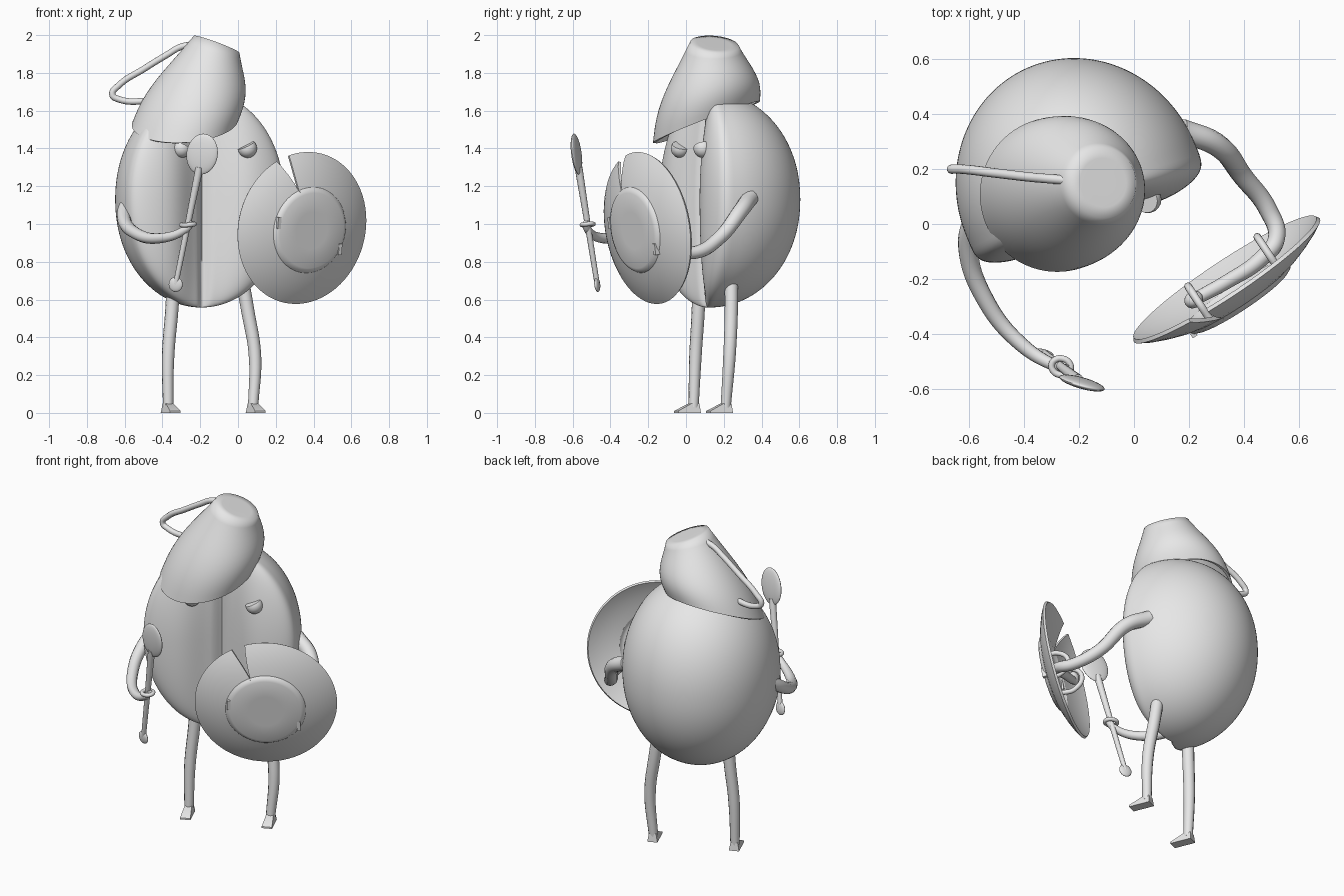
import bpy, bmesh, math
from mathutils import Vector, Matrix

if "Cube" in bpy.data.objects:
    bpy.data.objects.remove(bpy.data.objects["Cube"], do_unlink=True)

clay = bpy.data.materials.new("plain grey")
clay.use_nodes = True
clay.diffuse_color = (0.8, 0.8, 0.8, 1)
clay.node_tree.nodes["Principled BSDF"].inputs["Base Color"].default_value = (0.8, 0.8, 0.8, 1)


def frame(origin, z, x):
    """Matrix with the given z axis and a nearby x axis."""
    z = Vector(z).normalized()
    x = Vector(x)
    x = (x - z * x.dot(z)).normalized()
    m = Matrix((x, z.cross(x), z)).transposed().to_4x4()
    m.translation = origin
    return m


def finish(name, data, thickness=0, angle=35):
    """Link the data, turn it into a plain mesh and shade it."""
    ob = bpy.data.objects.new(name, data)
    data.materials.append(clay)
    bpy.context.collection.objects.link(ob)
    if thickness:
        mod = ob.modifiers.new("wall", 'SOLIDIFY')
        mod.thickness = thickness
        mod.offset = 0
    bpy.ops.object.select_all(action='DESELECT')
    ob.select_set(True)
    bpy.context.view_layer.objects.active = ob
    bpy.ops.object.convert(target='MESH')
    bpy.ops.object.shade_smooth_by_angle(angle=math.radians(angle))
    return ob


def from_bmesh(name, bm, matrix=None, **kw):
    if matrix:
        bm.transform(matrix)
    bmesh.ops.recalc_face_normals(bm, faces=bm.faces)
    mesh = bpy.data.meshes.new(name)
    bm.to_mesh(mesh)
    bm.free()
    return finish(name, mesh, **kw)


def tube(name, points, radii, cyclic=False):
    """Smooth round tube through the points with a radius at each one."""
    cu = bpy.data.curves.new(name, 'CURVE')
    cu.dimensions = '3D'
    cu.bevel_depth = 1
    cu.bevel_resolution = 4
    cu.resolution_u = 10
    cu.use_fill_caps = True
    sp = cu.splines.new('BEZIER')
    sp.bezier_points.add(len(points) - 1)
    for i, (bp, p) in enumerate(zip(sp.bezier_points, points)):
        bp.co = p
        bp.radius = radii[i] if isinstance(radii, (list, tuple)) else radii
        bp.handle_left_type = bp.handle_right_type = 'AUTO'
    sp.use_cyclic_u = cyclic
    return finish(name, cu, angle=50)


def ellipsoid(name, matrix, size):
    bm = bmesh.new()
    bmesh.ops.create_uvsphere(bm, u_segments=32, v_segments=16, radius=1)
    bm.transform(Matrix.Diagonal((*size, 1)))
    return from_bmesh(name, bm, matrix)


def skin(name, rings, matrix=None, **kw):
    """Join rings of points with quads; ends that meet are welded."""
    bm = bmesh.new()
    rows = [[bm.verts.new(p) for p in ring] for ring in rings]
    for a, b in zip(rows, rows[1:]):
        for k in range(len(a) - 1):
            bm.faces.new((a[k], a[k + 1], b[k + 1], b[k]))
    bmesh.ops.remove_doubles(bm, verts=bm.verts, dist=0.0005)
    return from_bmesh(name, bm, matrix, **kw)


def circle(r, h, gap=0.0, start=0.0, n=72):
    """Ring of points, left open by the gap half-angle around the start angle."""
    angs = [start + gap + (2 * math.pi - 2 * gap) * k / n for k in range(n + 1)]
    return [Vector((r * math.cos(a), r * math.sin(a), h)) for a in angs]


FRONT = (0.38, -0.92, 0)   # direction the character faces
SIDE = (0.92, 0.38, 0)

# Bean body: full round back, flattened front with a wide hollow and a narrow crack
bm = bmesh.new()
bmesh.ops.create_uvsphere(bm, u_segments=144, v_segments=72, radius=1)
for v in bm.verts:
    a, b, c = v.co
    if b >= 0:
        y = 0.485 * b
    else:
        u = 0.45 * a
        hollow = 0.12 * math.exp(-(u / 0.16) ** 2) + 0.04 * math.exp(-(u / 0.025) ** 2)
        y = hollow * (-b) ** 0.5 - 0.17 * (-b) ** 0.42
        y *= 1 - 0.3 * max(0, c) ** 2        # slope back towards the brow
    v.co = (0.45 * a, y, math.copysign(0.572 * abs(c) ** 0.96, c))
from_bmesh("bean_body", bm, frame((-0.195, 0.125, 1.13), (0, 0, 1), SIDE), angle=80)

# Eyes: balls cut off by a slanted upper lid
for name, pos, slant in (("right_eye", (-0.3, -0.03, 1.4), -0.5),
                         ("left_eye", (0.05, 0.09, 1.4), 0.5)):
    bm = bmesh.new()
    bmesh.ops.create_uvsphere(bm, u_segments=32, v_segments=16, radius=0.05)
    cut = bmesh.ops.bisect_plane(bm, geom=bm.verts[:] + bm.edges[:] + bm.faces[:],
                                 plane_co=(0, 0, 0.02), plane_no=(-slant, 0, 1),
                                 clear_outer=True)
    bmesh.ops.edgeloop_fill(bm, edges=[e for e in cut["geom_cut"]
                                       if isinstance(e, bmesh.types.BMEdge)])
    from_bmesh(name, bm, frame(pos, (0, 0, 1), SIDE))

# Legs and wedge feet
legs = {"right": [(-0.34, 0.07, 0.72), (-0.35, 0.065, 0.55), (-0.37, 0.05, 0.3), (-0.37, 0.04, 0.03)],
        "left": [(0.02, 0.24, 0.72), (0.05, 0.24, 0.55), (0.09, 0.23, 0.3), (0.08, 0.21, 0.03)]}
for side, path in legs.items():
    tube(side + "_leg", path, [0.036, 0.035, 0.033, 0.027])
    bm = bmesh.new()
    outline = [(-0.03, 0), (0.1, 0), (0.1, 0.01), (0.02, 0.05), (-0.025, 0.05)]
    face = bm.faces.new([bm.verts.new((x, -0.03, z)) for x, z in outline])
    ext = bmesh.ops.extrude_face_region(bm, geom=[face])
    for v in ext["geom"]:
        if isinstance(v, bmesh.types.BMVert):
            v.co.y = 0.03
    for v in bm.verts:                       # narrower ankle
        if v.co.z > 0.03:
            v.co.y *= 0.7
    foot = path[-1]
    from_bmesh(side + "_foot", bm, frame((foot[0], foot[1], 0), (0, 0, 1), FRONT))

# Arms
tube("right_arm", [(-0.57, 0.05, 1.14), (-0.605, -0.08, 1.04), (-0.54, -0.28, 0.95),
                   (-0.41, -0.44, 0.925), (-0.28, -0.52, 0.97), (-0.24, -0.53, 1.01)],
     [0.04, 0.037, 0.032, 0.027, 0.021, 0.016])
tube("left_arm", [(0.17, 0.34, 1.14), (0.3, 0.29, 1.07), (0.4, 0.17, 0.92), (0.49, 0.05, 0.85),
                  (0.52, -0.05, 0.86), (0.46, -0.13, 0.9), (0.34, -0.21, 0.95), (0.23, -0.27, 0.98)],
     [0.045, 0.042, 0.037, 0.034, 0.032, 0.029, 0.026, 0.024])

# Spoon held as a sword, with fingers curled round the handle
knob, bowl = Vector((-0.33, -0.47, 0.68)), Vector((-0.19, -0.58, 1.37))
axis = bowl - knob
wide = (0.95, -0.25, 0)
ellipsoid("spoon_bowl", frame(bowl, axis, wide), (0.085, 0.018, 0.11))
ellipsoid("spoon_knob", frame(knob, axis, wide), (0.038, 0.013, 0.04))
tube("spoon_handle", [knob, knob.lerp(bowl, 0.45), knob.lerp(bowl, 0.9)], [0.014, 0.016, 0.021])
grip = frame(knob.lerp(bowl, 0.46), axis, wide)
tube("right_hand", [grip @ Vector((0.034 * math.cos(t), 0.03 * math.sin(t), 0.01 * math.cos(t)))
                    for t in (i * math.pi / 4 for i in range(8))], 0.012, True)

# Saucer shield with a broken notch in the rim
shield = frame((0.335, -0.2, 0.98), (0.55, -0.83, -0.15), (0.83, 0.55, 0))
profile = [(0, 0.095), (0.1, 0.095), (0.2, 0.095), (0.215, 0.088), (0.225, 0.075),
           (0.27, 0.062), (0.32, 0.043), (0.37, 0.02), (0.403, 0)]
skin("saucer_shield",
     [circle(r, h, max(0, (r - 0.22) * 0.55), math.radians(113)) for r, h in profile],
     shield, thickness=0.015)

# Straps behind the shield, with their ends poking through the front
for name, x, y in (("hand_strap", -0.13, 0.01), ("forearm_strap", 0.18, -0.06)):
    pts = [(x, y - 0.07, 0.08), (x, y - 0.07, 0), (x, y, -0.055), (x, y + 0.07, 0), (x, y + 0.07, 0.08)]
    tube(name, [shield @ Vector(p) for p in pts], 0.014)
for name, x, y in (("hand_strap_end", -0.21, 0.04), ("forearm_strap_end", 0.19, -0.1)):
    bm = bmesh.new()
    bmesh.ops.create_cube(bm, size=1)
    bm.transform(Matrix.Diagonal((0.02, 0.06, 0.03, 1)))
    from_bmesh(name, bm, shield @ Matrix.Translation((x, y, 0.09)))
ellipsoid("left_hand", shield @ Matrix.Translation((-0.14, 0.02, -0.005)), (0.035, 0.04, 0.03))

# Upturned cup worn as a helmet: tilted small base swelling to a slanted wide rim
base = frame((-0.115, 0.15, 1.945), (0.35, 0.09, 0.93), (1, 0, 0))
rim = Matrix(((1, 0, 0, -0.28), (0, 1, 0, 0.108), (0.07, 0.4, 0, 1.54), (0, 0, 0, 1)))
top, bottom = [base @ p for p in circle(0.125, 0)], [rim @ p for p in circle(0.275, 0)]
rings = [[base @ p for p in circle(r, 0)] for r in (0, 0.05, 0.09)]
for i in range(13):
    t = i / 12
    swell = 0.035 * math.sin(math.pi * t ** 1.3)
    rings.append([p.lerp(q, t) + d * swell for p, q, d in zip(top, bottom, circle(1, 0))])
skin("cup_helmet", rings, thickness=0.015, angle=80)

# Cup handle
tube("cup_handle", [(-0.25, 0.16, 1.95), (-0.31, 0.165, 1.935), (-0.37, 0.17, 1.9), (-0.5, 0.185, 1.82),
                    (-0.63, 0.2, 1.735), (-0.665, 0.2, 1.685), (-0.63, 0.2, 1.66), (-0.46, 0.18, 1.65)], 0.017)
